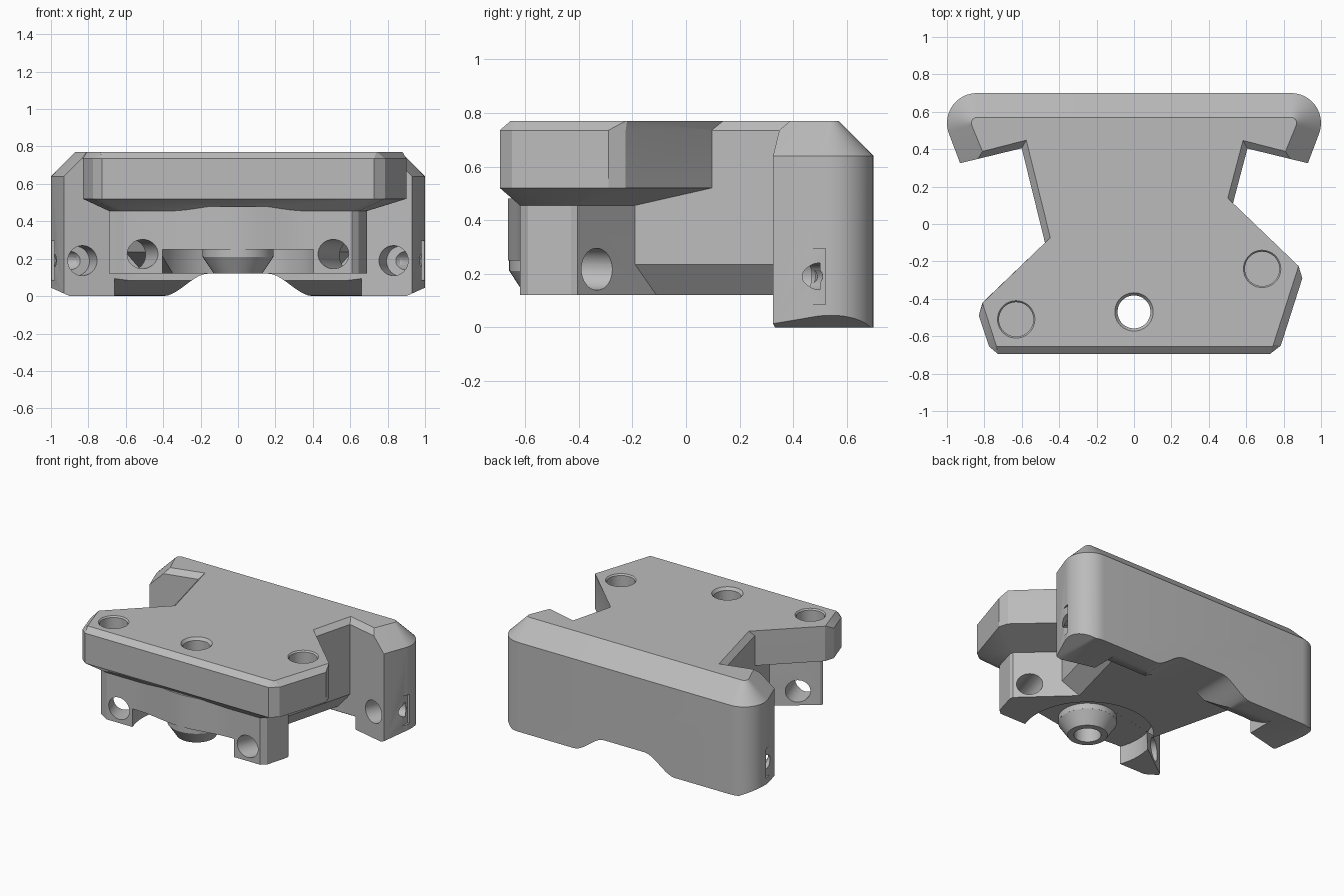
import bpy, bmesh
from math import cos, sin, radians
from mathutils import Vector

cube = bpy.data.objects.get("Cube")
if cube:
    bpy.data.objects.remove(cube)

grey = bpy.data.materials.new("matte grey")
grey.use_nodes = True
colour = (0.5, 0.5, 0.5, 1)
grey.diffuse_color = colour
grey.node_tree.nodes["Principled BSDF"].inputs["Base Color"].default_value = colour


def add(name, bm):
    bmesh.ops.recalc_face_normals(bm, faces=bm.faces)
    mesh = bpy.data.meshes.new(name)
    bm.to_mesh(mesh)
    bm.free()
    mesh.materials.append(grey)
    ob = bpy.data.objects.new(name, mesh)
    bpy.context.collection.objects.link(ob)
    return ob


def loft(name, rings):
    """Solid skinned through closed rings of 3D points."""
    bm = bmesh.new()
    loops = [[bm.verts.new(p) for p in ring] for ring in rings]
    n = len(loops[0])
    for a, b in zip(loops, loops[1:]):
        for i in range(n):
            j = (i + 1) % n
            bm.faces.new((a[i], a[j], b[j], b[i]))
    bm.faces.new(loops[0])
    bm.faces.new(loops[-1])
    return add(name, bm)


def stack(name, layers):
    """Loft of (height, outline) layers."""
    return loft(name, [[(x, y, z) for x, y in pts] for z, pts in layers])


def rod(name, start, end, r1, r2=None, sides=48):
    start, end = Vector(start), Vector(end)
    turn = (end - start).to_track_quat('Z', 'Y')
    ring = [(cos(radians(360 * i / sides)), sin(radians(360 * i / sides))) for i in range(sides)]
    return loft(name, [[p + turn @ Vector((r * c, r * s, 0)) for c, s in ring]
                       for p, r in ((start, r1), (end, r2 or r1))])


def box(name, lo, hi):
    outline = [(lo[0], lo[1]), (hi[0], lo[1]), (hi[0], hi[1]), (lo[0], hi[1])]
    return stack(name, [(lo[2], outline), (hi[2], outline)])


def combine(target, tool, op='DIFFERENCE'):
    mod = target.modifiers.new("join", 'BOOLEAN')
    mod.operation, mod.solver, mod.object = op, 'EXACT', tool
    bpy.context.view_layer.update()
    graph = bpy.context.evaluated_depsgraph_get()
    mesh = bpy.data.meshes.new_from_object(target.evaluated_get(graph))
    target.modifiers.clear()
    target.data = mesh
    bpy.data.objects.remove(tool)


def ease(t):
    return t * t * (3 - 2 * t)


# Top plate flowing down into the narrower lower block
edge = [(.5, .12), (.88, -.225), (.9, -.29), (.785, -.65), (.727, -.695),
        (-.727, -.695), (-.775, -.655), (-.83, -.49), (-.81, -.42), (-.46, -.085)]
top = [(.5, .14), (.875, -.22), (.88, -.225), (.745, -.645), (.74, -.655),
       (-.735, -.655), (-.738, -.645), (-.809, -.425), (-.808, -.42), (-.45, -.075)]
block = [(.45, -.19), (.685, -.405), (.69, -.43), (.645, -.59), (.61, -.62),
         (-.61, -.62), (-.655, -.59), (-.69, -.57), (-.68, -.55), (-.41, -.36)]
foot = [(.36, -.1)] + block[1:-1] + [(-.31, -.28)]
body = stack("mount_body", [(.12, foot), (.235, block), (.455, block),
                            (.52, edge), (.735, edge), (.77, top)])


# Tapered neck, chamfered above and below
def neck_outline(inset):
    return [(.45 - inset, -.19), (.645 - inset, .55), (-.636 + inset, .55), (-.412 + inset, -.36)]


neck = stack("neck", [(.12, neck_outline(.1)), (.235, neck_outline(0)),
                      (.735, neck_outline(0)), (.77, neck_outline(.035))])
combine(body, neck, 'UNION')


# Rear wall with rounded ends and swept-forward legs
def wall_outline(inset, tip, inner):
    r = .16 - inset
    half = [inner, tip]
    half += [(.84 + r * cos(radians(a)), .54 + r * sin(radians(a))) for a in range(-18, 91, 9)]
    return half + [(-x, y) for x, y in reversed(half)]


outer = wall_outline(0, (.93, .325), (.58, .41))
wall = stack("rear_wall", [
    (0, outer), (.64, outer),
    (.735, wall_outline(.095, (.835, .348), (.58, .41))),
    (.77, wall_outline(.13, (.81, .388), (.57, .45)))])

# Arched relief and cove underneath the wall
steps = [i / 10 for i in range(11)]
arch = [(-.4 + .24 * t, .12 * ease(t)) for t in steps]
arch = [(-.4, -.1)] + arch + [(-x, z) for x, z in reversed(arch)] + [(.4, -.1)]
combine(wall, loft("arch_cutter", [[(x, y, z) for x, z in arch] for y in (.2, .8)]))
cove = [(.2, -.1), (.2, .12)] + [(.3 + .3 * t, .12 * (1 - ease(t))) for t in steps] + [(.6, -.1)]
combine(wall, loft("cove_cutter", [[(x, y, z) for y, z in cove] for x in (-.66, .66)]))
for s in (-1, 1):
    wedge = [(.9, -.02), (.9, 0), (1.02, .054), (1.02, -.02)]
    combine(wall, loft("corner_cutter", [[(s * x, y, z) for x, z in wedge] for y in (.2, .8)]))
combine(body, wall, 'UNION')

# Gentle bulge on the front of the lower block
bulge = [(.37 * t / 8, -.62 - .045 * ease(1 - abs(t) / 8)) for t in range(-8, 9)]
bulge += [(.37, -.5), (-.37, -.5)]
combine(body, stack("front_bulge", [(.2, bulge), (.48, bulge)]), 'UNION')

# Round recess below with a conical boss in its middle
combine(body, rod("recess_cutter", (0, -.47, 0), (0, -.47, .25), .43, sides=72))
combine(body, rod("boss", (0, -.47, .3), (0, -.47, .21), .19), 'UNION')
combine(body, rod("boss_tip", (0, -.47, .211), (0, -.47, .12), .19, .13), 'UNION')

# Centre through hole and two blind sockets in the top
combine(body, rod("bolt_hole", (0, -.47, 0), (0, -.47, 1), .088))
combine(body, rod("bolt_rim", (0, -.47, .75), (0, -.47, .78), .088, .11))
for x, y in ((-.63, -.51), (.685, -.24)):
    combine(body, rod("socket", (x, y, .65), (x, y, .9), .092))
    combine(body, rod("socket_rim", (x, y, .76), (x, y, .78), .092, .108))

# Cord channels through the block into the wall legs, with end slots
for s in (-1, 1):
    combine(body, rod("cord_hole", (s * .47, -.74, .228), (s * .69, -.08, .21), .078))
    combine(body, rod("leg_hole", (s * .76, .14, .195), (s * .87, .46, .187), .08))
    combine(body, rod("leg_bore", (s * .83, .4, .19), (s * .98, .5, .19), .05))
    lo, hi = sorted((s * .98, s * 1.1))
    combine(body, box("slot", (lo, .447, .085), (hi, .52, .295)))
    combine(body, rod("slot_hole", (s * .87, .46, .19), (s * 1.05, .492, .19), .03))

body.data.materials.clear()
body.data.materials.append(grey)
for face in body.data.polygons:
    face.material_index = 0

bpy.ops.object.select_all(action='DESELECT')
body.select_set(True)
bpy.context.view_layer.objects.active = body
bpy.ops.object.shade_smooth_by_angle(angle=radians(25))
